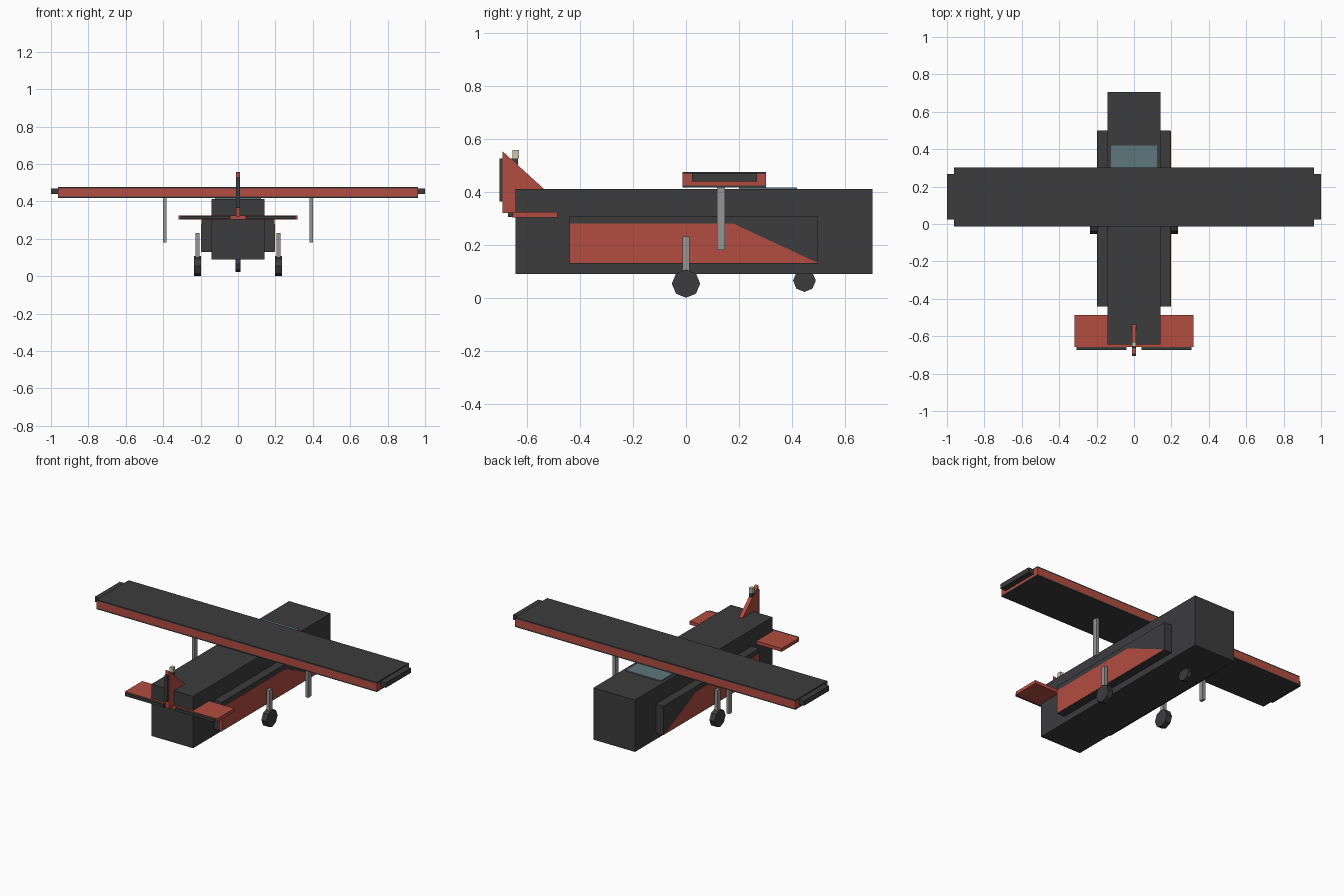
import bpy, bmesh, math
from mathutils import Matrix

if "Cube" in bpy.data.objects:
    bpy.data.objects.remove(bpy.data.objects["Cube"])


def material(name, rgb):
    m = bpy.data.materials.new(name)
    m.diffuse_color = (*rgb, 1)
    m.use_nodes = True
    m.node_tree.nodes["Principled BSDF"].inputs["Base Color"].default_value = m.diffuse_color
    return m


DARK = material("dark", (0.045, 0.045, 0.048))
RED = material("red", (0.45, 0.075, 0.05))
GLASS = material("glass", (0.11, 0.18, 0.2))
METAL = material("metal", (0.3, 0.3, 0.3))
CREAM = material("cream", (0.6, 0.57, 0.42))


def finish(name, bm, mat):
    bmesh.ops.recalc_face_normals(bm, faces=bm.faces[:])
    me = bpy.data.meshes.new(name)
    bm.to_mesh(me)
    bm.free()
    me.materials.append(mat)
    ob = bpy.data.objects.new(name, me)
    bpy.context.collection.objects.link(ob)
    return ob


def box(name, x, y, z, mat):
    """Box from (min, max) ranges."""
    bm = bmesh.new()
    bmesh.ops.create_cube(bm, size=1)
    for v in bm.verts:
        for i, (a, b) in enumerate((x, y, z)):
            v.co[i] = a if v.co[i] < 0 else b
    return finish(name, bm, mat)


def prism(name, profile, x, mat):
    """Side profile of (y, z) points extruded across x."""
    bm = bmesh.new()
    face = bm.faces.new([bm.verts.new((x[0], y, z)) for y, z in profile])
    ext = bmesh.ops.extrude_face_region(bm, geom=[face])
    for v in ext["geom"]:
        if isinstance(v, bmesh.types.BMVert):
            v.co.x = x[1]
    return finish(name, bm, mat)


def wheel(name, x, y, z, r, w):
    bm = bmesh.new()
    bmesh.ops.create_cone(bm, cap_ends=True, segments=8, radius1=r, radius2=r, depth=w,
                          matrix=Matrix.Translation((x, y, z)) @ Matrix.Rotation(math.pi / 2, 4, 'Y'))
    return finish(name, bm, DARK)


def span(side, a, b):
    return tuple(sorted((side * a, side * b)))


# Fuselage and windscreen
box("fuselage", (-0.143, 0.143), (-0.645, 0.705), (0.09, 0.412), DARK)
box("fuselage_sides", (-0.195, 0.195), (-0.44, 0.5), (0.13, 0.31), DARK)
box("windscreen", (-0.122, 0.122), (0.2, 0.42), (0.38, 0.418), GLASS)

# High wing: red core between dark skins, with tip blocks
box("wing_core", (-0.963, 0.963), (-0.013, 0.302), (0.425, 0.468), RED)
box("wing_top_skin", (-0.963, 0.963), (-0.013, 0.302), (0.468, 0.476), DARK)
box("wing_bottom_skin", (-0.963, 0.963), (-0.013, 0.302), (0.417, 0.425), DARK)

# Tailplane, fin, rudder and beacon
box("tailplane", (-0.317, 0.317), (-0.657, -0.487), (0.303, 0.324), RED)
prism("fin", [(-0.695, 0.32), (-0.695, 0.555), (-0.53, 0.405), (-0.53, 0.32)], (-0.012, 0.012), RED)
box("rudder", (-0.01, 0.01), (-0.705, -0.635), (0.365, 0.527), DARK)
box("beacon", (-0.011, 0.011), (-0.656, -0.632), (0.527, 0.558), CREAM)

# Mirrored parts
for side, tag in ((-1, "left"), (1, "right")):
    prism(tag + "_side_stripe", [(-0.44, 0.132), (-0.44, 0.28), (0.18, 0.28), (0.498, 0.132)],
          span(side, 0.185, 0.1965), RED)
    box(tag + "_wing_tip", span(side, 0.963, 1.0), (0.023, 0.268), (0.439, 0.47), DARK)
    box(tag + "_wing_strut", span(side, 0.381, 0.4), (0.118, 0.148), (0.18, 0.418), METAL)
    box(tag + "_gear_leg", span(side, 0.206, 0.227), (-0.014, 0.014), (0.06, 0.231), METAL)
    wheel(tag + "_main_wheel", side * 0.2165, 0, 0.0535, 0.0535, 0.036)
    box(tag + "_elevator", span(side, 0.04, 0.307), (-0.673, -0.655), (0.305, 0.322), DARK)

# Nose wheel
wheel("nose_wheel", 0, 0.448, 0.065, 0.043, 0.025)
